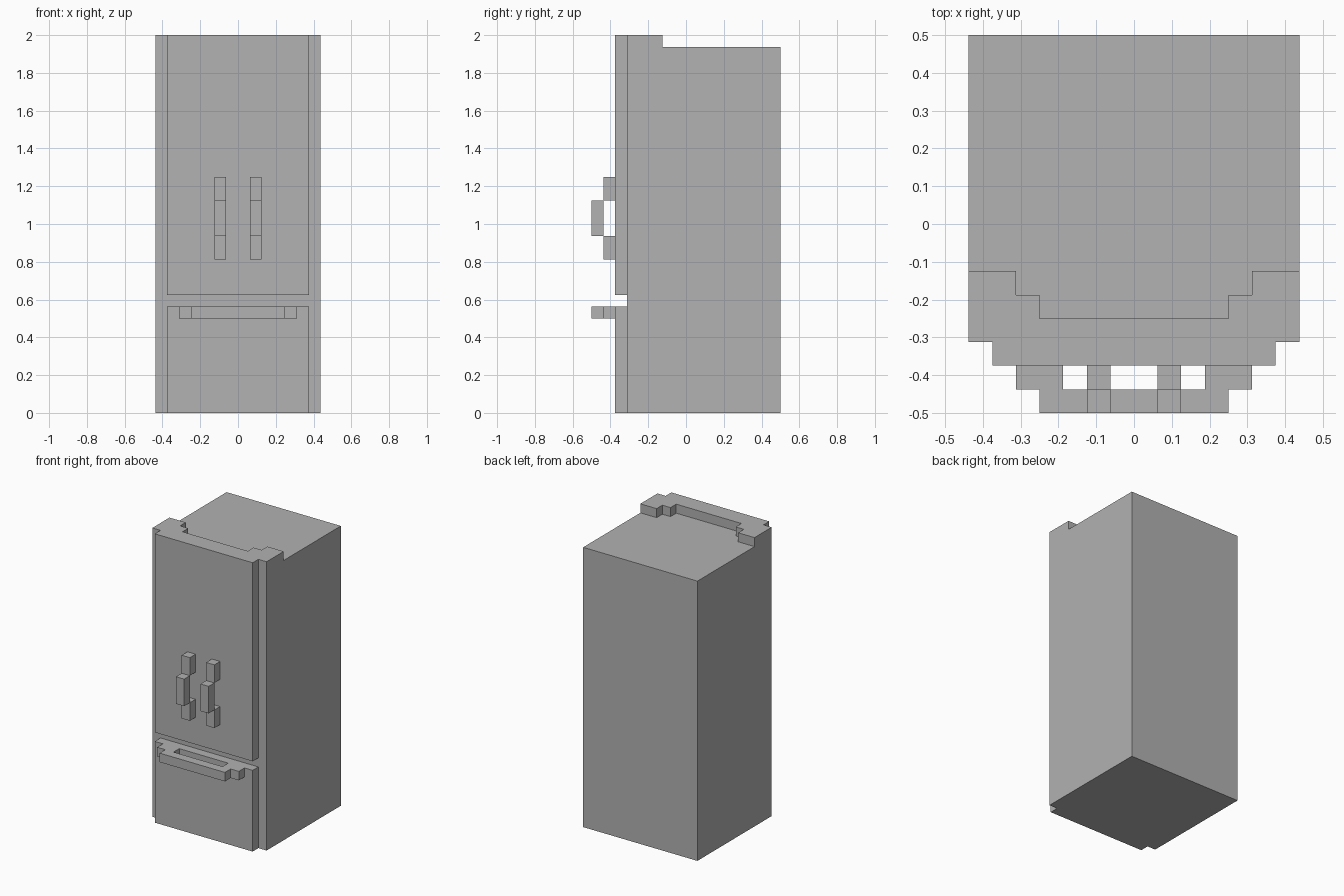
import bpy
import bmesh

U = 1 / 16  # every size is a whole number of these units

cube = bpy.data.objects.get("Cube")
if cube:
    bpy.data.objects.remove(cube, do_unlink=True)

grey = bpy.data.materials.new("plain grey")
grey.use_nodes = True
grey.diffuse_color = (0.445, 0.445, 0.445, 1)
grey.node_tree.nodes["Principled BSDF"].inputs["Base Color"].default_value = grey.diffuse_color


def prism(name, outline, low, high, axis="z"):
    """Extrude an outline along z (xy outline) or along x (yz outline)."""
    def place(a, b, c):
        return (a * U, b * U, c * U) if axis == "z" else (c * U, a * U, b * U)

    bm = bmesh.new()
    face = bm.faces.new([bm.verts.new(place(a, b, low)) for a, b in outline])
    top = bmesh.ops.extrude_face_region(bm, geom=[face])["geom"]
    shift = place(0, 0, high - low)
    bmesh.ops.translate(bm, vec=shift, verts=[g for g in top if isinstance(g, bmesh.types.BMVert)])
    bmesh.ops.recalc_face_normals(bm, faces=bm.faces)
    mesh = bpy.data.meshes.new(name)
    bm.to_mesh(mesh)
    bm.free()
    mesh.materials.append(grey)
    obj = bpy.data.objects.new(name, mesh)
    bpy.context.collection.objects.link(obj)
    return obj


def box(name, x, y, z):
    return prism(name, [(x[0], y[0]), (x[1], y[0]), (x[1], y[1]), (x[0], y[1])], *z)


def symmetric(half):
    """Complete an outline given for x > 0."""
    return half + [(-x, y) for x, y in reversed(half)]


# Cabinet and its raised, stepped top edge
box("cabinet", (-7, 7), (-5, 8), (0, 31))
prism("top_trim", symmetric([(7, -5), (7, -2), (5, -2), (5, -3), (4, -3), (4, -4)]), 31, 32)

# Upper door and lower drawer
box("upper_door", (-6, 6), (-6, -5), (10, 32))
box("drawer_front", (-6, 6), (-6, -5), (0, 9))

# Pair of upright door handles: two mounts with a grip standing in front
for side, x in (("right", (-2, -1)), ("left", (1, 2))):
    for part, y, z in (("lower_mount", (-7, -6), (13, 15)),
                       ("grip", (-8, -7), (15, 18)),
                       ("upper_mount", (-7, -6), (18, 20))):
        box(f"{side}_handle_{part}", x, y, z)

# Drawer handle: a stepped bar on two mounts
box("drawer_handle_grip", (-4, 4), (-8, -7), (8, 9))
for side, x in (("right", (-5, -3)), ("left", (3, 5))):
    box(f"{side}_drawer_handle_mount", x, (-7, -6), (8, 9))
